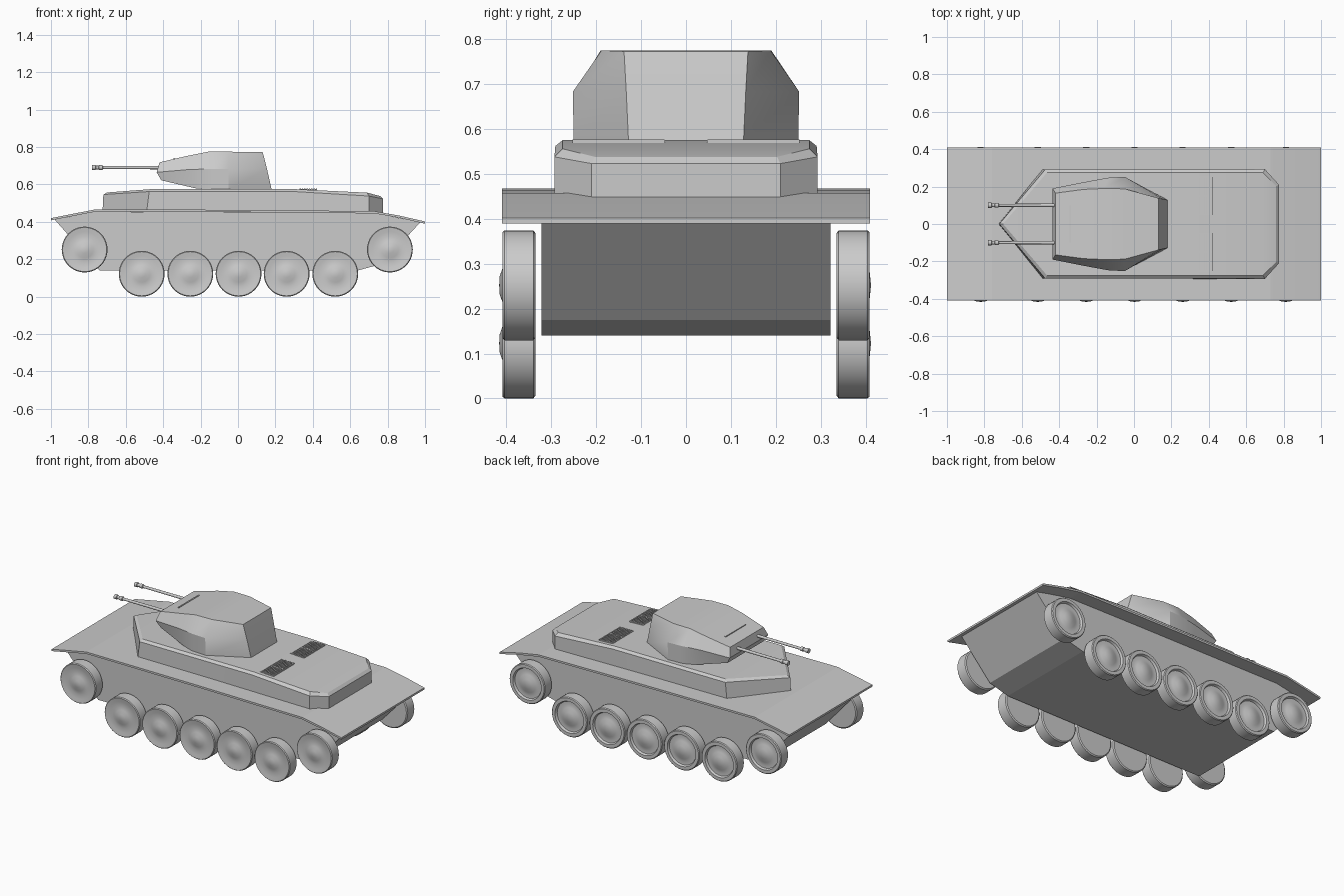
import bpy, bmesh
from math import pi, radians
from mathutils import Vector, Matrix

if "Cube" in bpy.data.objects:
    bpy.data.objects.remove(bpy.data.objects["Cube"])


def finish(name, bm, angle=25):
    bmesh.ops.remove_doubles(bm, verts=bm.verts, dist=0.0001)
    bmesh.ops.recalc_face_normals(bm, faces=bm.faces)
    me = bpy.data.meshes.new(name)
    bm.to_mesh(me)
    bm.free()
    ob = bpy.data.objects.new(name, me)
    bpy.context.collection.objects.link(ob)
    bpy.ops.object.select_all(action='DESELECT')
    ob.select_set(True)
    bpy.context.view_layer.objects.active = ob
    bpy.ops.object.shade_smooth_by_angle(angle=radians(angle))
    return ob


def extrude_profile(name, pts, half_width):
    """Side profile (x, z) extruded across y."""
    bm = bmesh.new()
    f = bm.faces.new([bm.verts.new((x, -half_width, z)) for x, z in pts])
    r = bmesh.ops.extrude_face_region(bm, geom=[f])
    vs = [g for g in r['geom'] if isinstance(g, bmesh.types.BMVert)]
    bmesh.ops.translate(bm, verts=vs, vec=(0, 2 * half_width, 0))
    return finish(name, bm, 5)


def loft(name, layers, angle):
    """Stack of half outlines running rear to front, mirrored over y = 0."""
    bm = bmesh.new()
    rings = []
    for half in layers:
        full = half + [(x, -y, z) for x, y, z in reversed(half)]
        rings.append([bm.verts.new(p) for p in full])
    n = len(rings[0])
    for a, b in zip(rings, rings[1:]):
        for i in range(n):
            j = (i + 1) % n
            bm.faces.new((a[i], a[j], b[j], b[i]))
    for r in (rings[0], rings[-1]):
        for i in range(n // 2 - 1):
            bm.faces.new((r[i], r[i + 1], r[n - 2 - i], r[n - 1 - i]))
    return finish(name, bm, angle)


def lathe(name, profile, axis, steps, angle=30):
    """Spin (radius, distance along axis) points around a main axis."""
    bm = bmesh.new()
    axis = Vector(axis)
    side = Vector((0, 0, 1))
    vs = [bm.verts.new(side * r + axis * d) for r, d in profile]
    es = [bm.edges.new(p) for p in zip(vs, vs[1:])]
    bmesh.ops.spin(bm, geom=vs + es, cent=(0, 0, 0), axis=axis,
                   angle=2 * pi, steps=steps, use_duplicate=False)
    return finish(name, bm, angle)


def boxes(name, items):
    bm = bmesh.new()
    for c, s in items:
        bmesh.ops.create_cube(bm, size=1, matrix=Matrix.Translation(c) @ Matrix.Diagonal((*s, 1)))
    return finish(name, bm)


# Lower hull with sloped ends
extrude_profile("lower_hull", [(-.98, .412), (-.76, .455), (.73, .447), (.975, .398),
                               (.77, .175), (.64, .14), (-.74, .14)], .322)

# Full-width deck plate forming the fenders
top = [(-1, .42), (-.95, .43), (-.76, .467), (0, .464), (.73, .457), (.86, .434), (1, .402)]
extrude_profile("fender_deck", top + [(x, z - .012) for x, z in reversed(top)], .41)

# Upper hull with pointed nose and chamfered rim
loft("upper_hull", [
    [(.775, .21, .44), (.70, .293, .44), (.3, .293, .44), (-.49, .293, .44), (-.725, 0, .44)],
    [(.775, .21, .523), (.70, .293, .538), (.3, .291, .562), (-.475, .291, .562), (-.72, 0, .546)],
    [(.76, .203, .538), (.69, .275, .556), (.3, .275, .575), (-.465, .275, .575), (-.70, 0, .557)],
], 12)

# Turret
loft("turret", [
    [(.18, .128, .572), (-.05, .25, .572), (-.14, .245, .572), (-.23, .22, .58), (-.41, .175, .622)],
    [(.155, .133, .683), (-.05, .252, .683), (-.14, .247, .683), (-.26, .225, .68), (-.435, .19, .665)],
    [(.132, .138, .773), (-.05, .188, .775), (-.16, .19, .775), (-.27, .185, .753), (-.42, .165, .718)],
], 28)

# Slit on the sloping turret roof
boxes("roof_slit", [((-.34, 0, .738), (.008, .20, .006))])

# Twin gun barrels with muzzle sleeves
gun = [(0, .78), (.014, .78), (.014, .762), (.010, .760), (.010, .745),
       (.013, .743), (.013, .725), (.008, .722), (.009, .40), (0, .40)]
for side, y in (("left", -.1), ("right", .1)):
    g = lathe("gun_barrel_" + side, gun, (-1, 0, 0), 16)
    g.location = (0, y, .69)

# Engine grilles made of slats
for side, s in (("left", -1), ("right", 1)):
    slats = [((.332 + i * .0125, s * .15, .571), (.007, .205, .012)) for i in range(8)]
    ribs = [((.375, s * (.15 + dy), .570), (.095, .006, .012)) for dy in (-.1, 0, .1)]
    boxes("engine_grille_" + side, slats + ribs)

# Road wheels and raised end wheels: smooth dish on the front side, stepped rim on the back
inner = [(0, .335), (.116, .335), (.1225, .340), (.1225, .404)]
dish = inner + [(.118, .409), (.095, .405), (.07, .402), (.045, .406), (.02, .415), (0, .416)]
stepped = inner + [(.118, .409), (.098, .409), (.092, .396), (.075, .395),
                   (.055, .399), (.03, .409), (0, .412)]
spots = [(x, .1225) for x in (-.515, -.255, .003, .26, .52)] + [(-.82, .252), (.812, .252)]
for side, s, prof in (("front", -1, dish), ("back", 1, stepped)):
    first = lathe("wheel_" + side, prof, (0, s, 0), 40)
    for i, (x, z) in enumerate(spots):
        w = first if i == 0 else bpy.data.objects.new(f"wheel_{side}_{i + 1}", first.data)
        if i:
            bpy.context.collection.objects.link(w)
        w.location = (x, 0, z)
